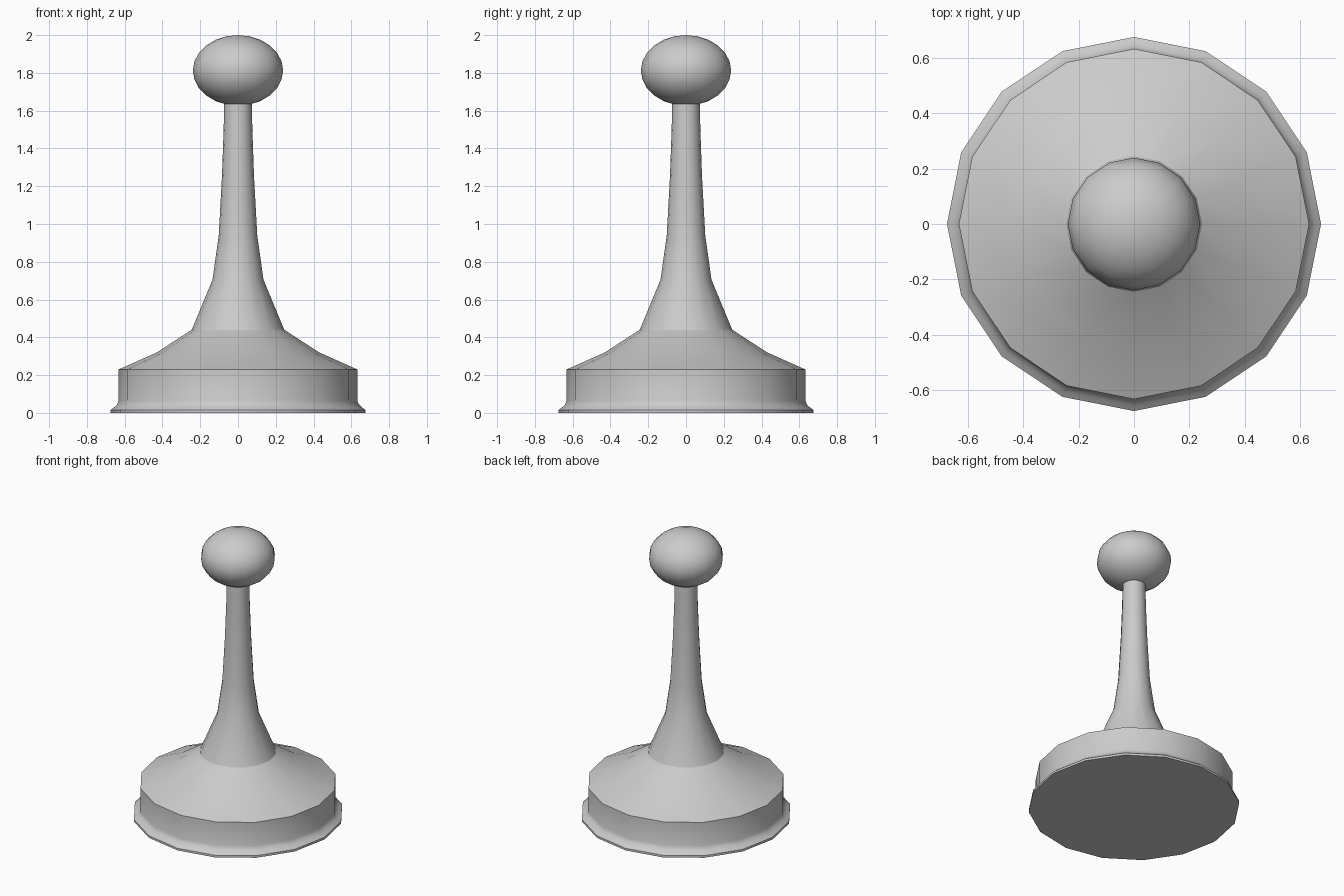
import bpy, bmesh, math

if "Cube" in bpy.data.objects:
    bpy.data.objects.remove(bpy.data.objects["Cube"], do_unlink=True)

SIDES = 16

grey = bpy.data.materials.new("light grey")
grey.use_nodes = True
colour = (0.6, 0.6, 0.6, 1)
grey.diffuse_color = colour
grey.node_tree.nodes["Principled BSDF"].inputs["Base Color"].default_value = colour


def lathe(name, profile):
    """Revolve (radius, height) points round z; zero radius makes a pole."""
    bm = bmesh.new()
    verts = [bm.verts.new((r, 0, z)) for r, z in profile]
    edges = [bm.edges.new(pair) for pair in zip(verts, verts[1:])]
    bmesh.ops.spin(bm, geom=verts + edges, cent=(0, 0, 0), axis=(0, 0, 1),
                   angle=math.tau, steps=SIDES, use_merge=True)
    bmesh.ops.remove_doubles(bm, verts=bm.verts[:], dist=0.0005)
    bmesh.ops.recalc_face_normals(bm, faces=bm.faces[:])
    mesh = bpy.data.meshes.new(name)
    bm.to_mesh(mesh)
    bm.free()
    mesh.materials.append(grey)
    obj = bpy.data.objects.new(name, mesh)
    bpy.context.collection.objects.link(obj)
    bpy.ops.object.select_all(action='DESELECT')
    obj.select_set(True)
    bpy.context.view_layer.objects.active = obj
    bpy.ops.object.shade_smooth_by_angle(angle=math.radians(30))
    return obj


# Flared foot, upright rim, sloping shoulder and tapering stem
lathe("base_and_stem", [
    (0, 0), (0.675, 0), (0.675, 0.015), (0.655, 0.03), (0.64, 0.045),
    (0.632, 0.065), (0.632, 0.23), (0.43, 0.32), (0.245, 0.44),
    (0.135, 0.705), (0.102, 0.94), (0.085, 1.25), (0.076, 1.5),
    (0.073, 1.66), (0, 1.66)])

# Slightly flattened ball on top
RINGS = 12
ball = []
for i in range(RINGS + 1):
    a = math.pi * i / RINGS
    ball.append((0.239 * math.sin(a), 1.813 - 0.187 * math.cos(a)))
ball[0] = (0, ball[0][1])
ball[-1] = (0, ball[-1][1])
lathe("ball_head", ball)
